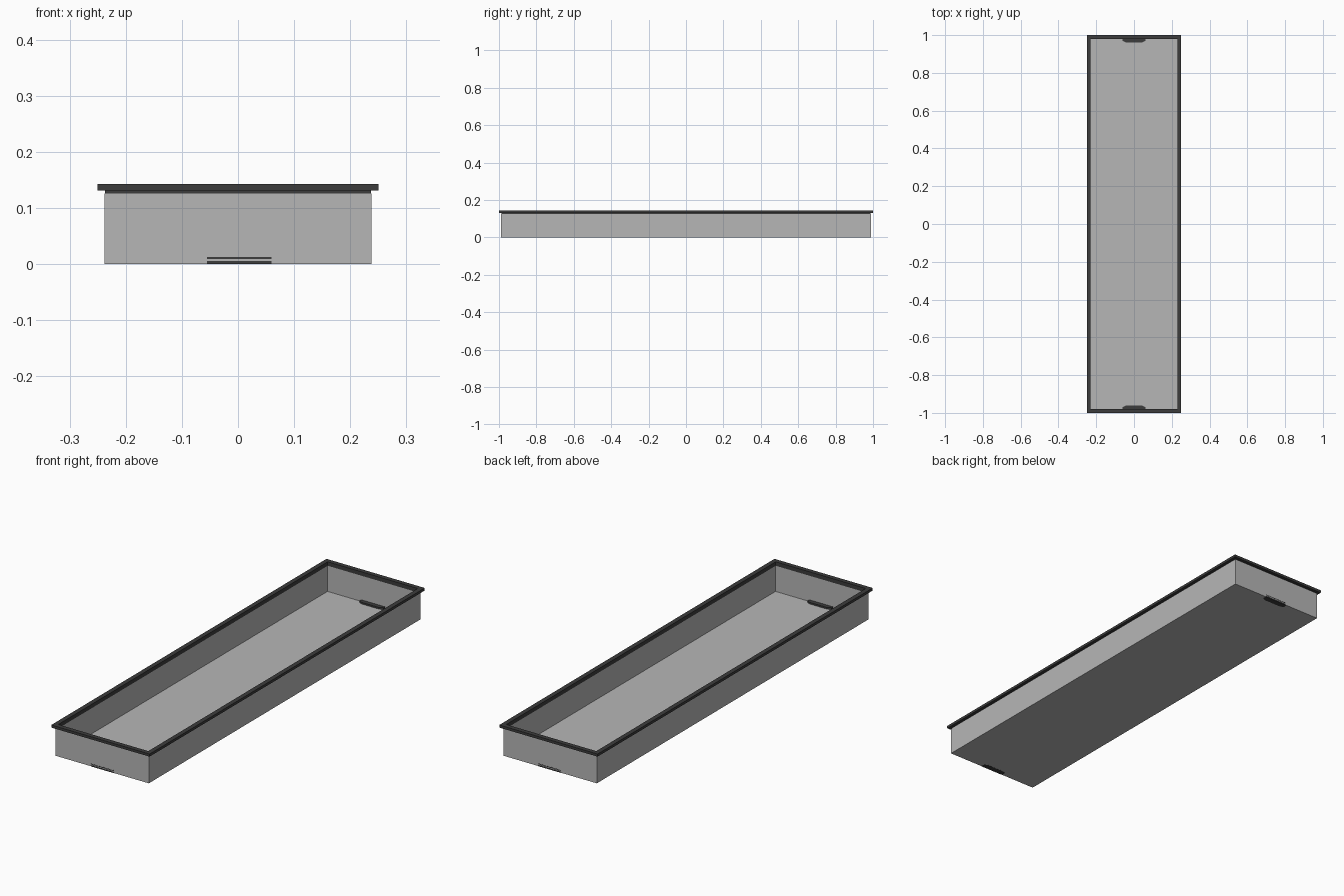
import bpy
import bmesh

cube = bpy.data.objects.get("Cube")
if cube:
    bpy.data.objects.remove(cube, do_unlink=True)


def material(name, value):
    mat = bpy.data.materials.new(name)
    mat.use_nodes = True
    colour = (value, value, value, 1)
    mat.diffuse_color = colour
    mat.node_tree.nodes["Principled BSDF"].inputs["Base Color"].default_value = colour
    return mat


grey = material("light grey", 0.47)
black = material("charcoal", 0.045)


def finish(name, bm, mat):
    bmesh.ops.recalc_face_normals(bm, faces=bm.faces)
    mesh = bpy.data.meshes.new(name)
    bm.to_mesh(mesh)
    bm.free()
    mesh.materials.append(mat)
    obj = bpy.data.objects.new(name, mesh)
    bpy.context.collection.objects.link(obj)
    return obj


def rectangular_sweep(name, profile, mat, closed=True):
    """Sweep (half width, half length, z) points around a rectangle."""
    bm = bmesh.new()
    loops = [[bm.verts.new((sx * x, sy * y, z))
              for sx, sy in ((-1, -1), (1, -1), (1, 1), (-1, 1))]
             for x, y, z in profile]
    pairs = list(zip(loops, loops[1:]))
    if closed:
        pairs.append((loops[-1], loops[0]))
    else:
        bm.faces.new(loops[0])
        bm.faces.new(loops[-1])
    for a, b in pairs:
        for i in range(4):
            j = (i + 1) % 4
            bm.faces.new((a[i], a[j], b[j], b[i]))
    return finish(name, bm, mat)


def slab(name, outline, bottom, top, mat):
    bm = bmesh.new()
    face = bm.faces.new([bm.verts.new((x, y, bottom)) for x, y in outline])
    made = bmesh.ops.extrude_face_region(bm, geom=[face])["geom"]
    for v in made:
        if isinstance(v, bmesh.types.BMVert):
            v.co.z = top
    return finish(name, bm, mat)


WIDTH, LENGTH, WALL = 0.238, 0.988, 0.006
FLOOR, WALL_TOP = 0.005, 0.126

# Open tray with thin walls and floor
rectangular_sweep("tray", [
    (WIDTH, LENGTH, 0.0005),
    (WIDTH, LENGTH, WALL_TOP),
    (WIDTH - WALL, LENGTH - WALL, WALL_TOP),
    (WIDTH - WALL, LENGTH - WALL, FLOOR),
], grey, closed=False)

# Overhanging rim with a shallow skirt on top of the walls
rectangular_sweep("rim", [
    (0.25, 1.0, 0.131),
    (0.25, 1.0, 0.143),
    (0.229, 0.979, 0.143),
    (0.229, 0.979, 0.125),
    (0.237, 0.987, 0.125),
    (0.237, 0.987, 0.131),
], black)

# Tapered drain plates and slot trims at both ends
for side, label in ((-1, "front"), (1, "back")):
    wall = side * (LENGTH + 0.0005)
    tip = side * 0.962
    shoulder = side * 0.97
    slab(label + "_drain_plate",
         [(-0.06, side * 0.984), (0.06, side * 0.984), (0.06, shoulder),
          (0.045, tip), (-0.045, tip), (-0.06, shoulder)],
         0, 0.0125, black)
    for row, (low, high) in enumerate(((0.0, 0.006), (0.009, 0.0125))):
        slab(f"{label}_drain_trim_{row + 1}",
             [(-0.055, side * 0.982), (0.06, side * 0.982),
              (0.06, wall), (-0.055, wall)], low, high, black)
